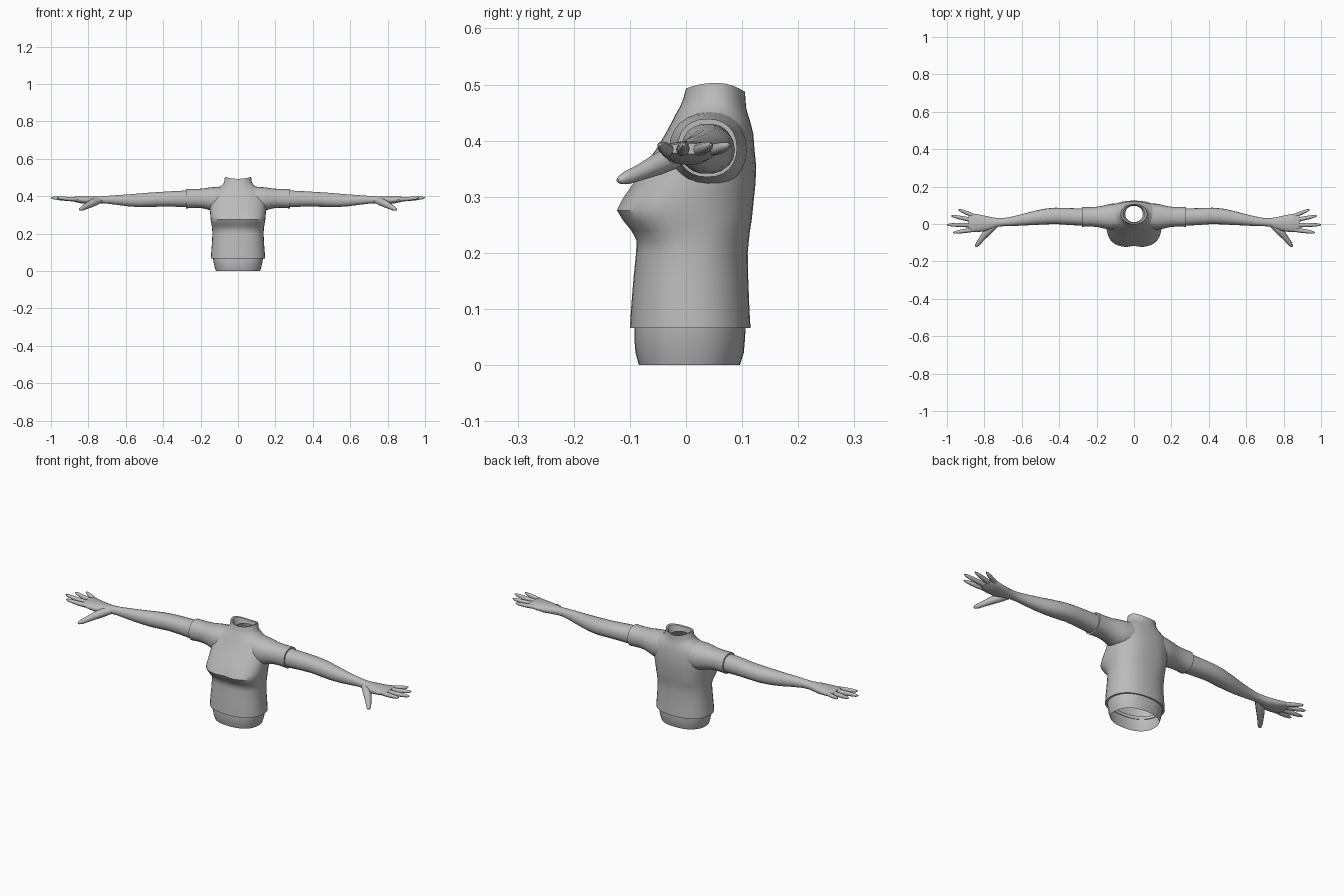
import bpy, bmesh, math
from mathutils import Vector

grey = bpy.data.materials.new("plain grey")
grey.diffuse_color = (0.5, 0.5, 0.5, 1)


def loft(name, rings, cap_start=False, cap_end=False, mirror=False):
    """Skin a list of equal-sized vertex rings."""
    bm = bmesh.new()
    vs = [[bm.verts.new(p) for p in r] for r in rings]
    n = len(vs[0])
    for a, b in zip(vs, vs[1:]):
        for i in range(n):
            j = (i + 1) % n
            bm.faces.new((a[i], a[j], b[j], b[i]))
    if cap_start:
        bm.faces.new(vs[0])
    if cap_end:
        bm.faces.new(vs[-1])
    bmesh.ops.recalc_face_normals(bm, faces=bm.faces)
    me = bpy.data.meshes.new(name)
    bm.to_mesh(me)
    bm.free()
    me.materials.append(grey)
    ob = bpy.data.objects.new(name, me)
    bpy.context.collection.objects.link(ob)
    if mirror:
        m = ob.modifiers.new("mirror", 'MIRROR')
        m.use_mirror_merge = False
    bpy.ops.object.select_all(action='DESELECT')
    ob.select_set(True)
    bpy.context.view_layer.objects.active = ob
    bpy.ops.object.shade_smooth_by_angle(angle=math.radians(40))
    return ob


def spow(v, n):
    return math.copysign(abs(v) ** (2 / n), v)


def body_ring(z, hw, yf, yb, n=2.3, cleft=0.0, wave=0.0, seg=36):
    """Horizontal ring: half width, front y, back y, squareness, front cleft."""
    out = []
    yc, ry = (yf + yb) / 2, (yb - yf) / 2
    for i in range(seg):
        t = 2 * math.pi * i / seg
        c, s = math.cos(t), math.sin(t)
        x = hw * spow(c, n)
        y = yc + ry * spow(s, n if s < 0 else 2.2)
        if s < 0:
            y += cleft * math.exp(-(x / 0.025) ** 2)
        out.append((x, y, z - wave * s * s * (1.0 if s < 0 else 1.6)))
    return out


def arm_ring(x, y0, y1, z0, z1, n=2.2, seg=18, lean=0.0):
    """Ring across the arm, spanning y0..y1 and z0..z1."""
    out = []
    for i in range(seg):
        t = 2 * math.pi * i / seg
        c, s = spow(math.cos(t), n), spow(math.sin(t), n)
        out.append((x + lean * s, (y0 + y1) / 2 + c * (y1 - y0) / 2,
                    (z0 + z1) / 2 + s * (z1 - z0) / 2))
    return out


def digit(name, path, flat=1.0, seg=10):
    """Tapered finger along points (x, y, z, radius)."""
    rings = []
    pts = [Vector(p[:3]) for p in path]
    for i, p in enumerate(path):
        d = (pts[min(i + 1, len(pts) - 1)] - pts[max(i - 1, 0)]).normalized()
        side = d.cross(Vector((0, 0, 1))).normalized()
        up = side.cross(d)
        rings.append([pts[i] + p[3] * (side * math.cos(a) + up * flat * math.sin(a))
                      for a in (2 * math.pi * k / seg for k in range(seg))])
    loft(name, rings, True, True, True)


# Lower band under the shirt, open at the bottom
loft("waist_band", [body_ring(*r) for r in (
    (0.0, 0.118, -0.084, 0.096), (0.022, 0.125, -0.090, 0.103),
    (0.045, 0.130, -0.092, 0.105), (0.062, 0.133, -0.092, 0.106),
    (0.085, 0.134, -0.091, 0.106))])

# Shirt body with bust, shoulders and open collar
loft("shirt_body", [body_ring(*r) for r in (
    (0.068, 0.130, -0.090, 0.104),
    (0.066, 0.145, -0.100, 0.115), (0.10, 0.143, -0.098, 0.113),
    (0.15, 0.139, -0.094, 0.111), (0.20, 0.137, -0.089, 0.110),
    (0.222, 0.138, -0.088, 0.112, 2.4), (0.240, 0.140, -0.099, 0.114, 2.6, 0.002),
    (0.258, 0.143, -0.114, 0.117, 2.8, 0.005), (0.276, 0.146, -0.125, 0.119, 2.8, 0.008),
    (0.296, 0.148, -0.115, 0.121, 2.7, 0.006), (0.325, 0.150, -0.095, 0.124, 2.5, 0.003),
    (0.355, 0.151, -0.075, 0.125, 2.4), (0.385, 0.150, -0.053, 0.122, 2.3),
    (0.412, 0.145, -0.037, 0.120, 2.2), (0.432, 0.128, -0.026, 0.115, 2.1),
    (0.448, 0.102, -0.018, 0.110, 2.0), (0.460, 0.084, -0.011, 0.107, 2.0),
    (0.474, 0.074, -0.005, 0.106, 2.0), (0.503, 0.070, 0.0, 0.105, 2.0, 0, 0.010),
    (0.500, 0.060, 0.006, 0.100, 2.0, 0, 0.010), (0.465, 0.047, 0.010, 0.097, 2.0))])

# Short sleeves, thick at the cuff
loft("sleeve", [arm_ring(*r, seg=24) for r in (
    (0.085, -0.025, 0.110, 0.320, 0.452), (0.125, -0.030, 0.108, 0.318, 0.449),
    (0.155, -0.025, 0.101, 0.326, 0.446), (0.185, -0.018, 0.094, 0.335, 0.441),
    (0.22, -0.014, 0.090, 0.338, 0.439), (0.25, -0.014, 0.090, 0.337, 0.439),
    (0.277, -0.015, 0.091, 0.335, 0.439), (0.277, -0.006, 0.084, 0.344, 0.430),
    (0.255, -0.006, 0.084, 0.344, 0.430))], mirror=True)

# Arm running into the palm
loft("arm_and_palm", [arm_ring(*r) for r in (
    (0.24, -0.007, 0.083, 0.342, 0.431), (0.30, -0.008, 0.083, 0.342, 0.430),
    (0.36, -0.004, 0.086, 0.344, 0.427), (0.42, 0.000, 0.087, 0.344, 0.423),
    (0.47, -0.002, 0.083, 0.341, 0.420), (0.53, -0.005, 0.071, 0.341, 0.415),
    (0.59, -0.008, 0.055, 0.346, 0.410), (0.65, -0.011, 0.040, 0.354, 0.406),
    (0.70, -0.012, 0.031, 0.360, 0.402), (0.73, -0.015, 0.031, 0.361, 0.400),
    (0.765, -0.029, 0.037, 0.358, 0.399), (0.80, -0.039, 0.045, 0.357, 0.399),
    (0.84, -0.044, 0.053, 0.362, 0.399), (0.872, -0.043, 0.055, 0.369, 0.398),
    (0.885, -0.036, 0.048, 0.376, 0.395))], True, True, True)

# Four fingers fanning out: base y, tip x, tip y, radius
for name, by, tx, ty, r in (
        ("little_finger", 0.043, 0.938, 0.077, 0.0105),
        ("ring_finger", 0.019, 0.978, 0.044, 0.0115),
        ("middle_finger", -0.006, 1.0, -0.004, 0.0120),
        ("index_finger", -0.030, 0.968, -0.046, 0.0115)):
    bx = 0.855
    steps = ((0, 1.0, 0.383), (0.35, 1.0, 0.385), (0.65, 0.88, 0.388),
             (0.9, 0.62, 0.391), (1.0, 0.2, 0.393))
    digit(name, [(bx + (tx - bx) * t, by + (ty - by) * t, z, r * k)
                 for t, k, z in steps])

# Thumb dropping forward
digit("thumb", [(0.735, -0.002, 0.378, 0.014), (0.765, -0.024, 0.370, 0.021),
                (0.792, -0.052, 0.357, 0.019), (0.815, -0.080, 0.344, 0.0145),
                (0.834, -0.105, 0.334, 0.012), (0.843, -0.117, 0.330, 0.008),
                (0.847, -0.122, 0.329, 0.003)])
